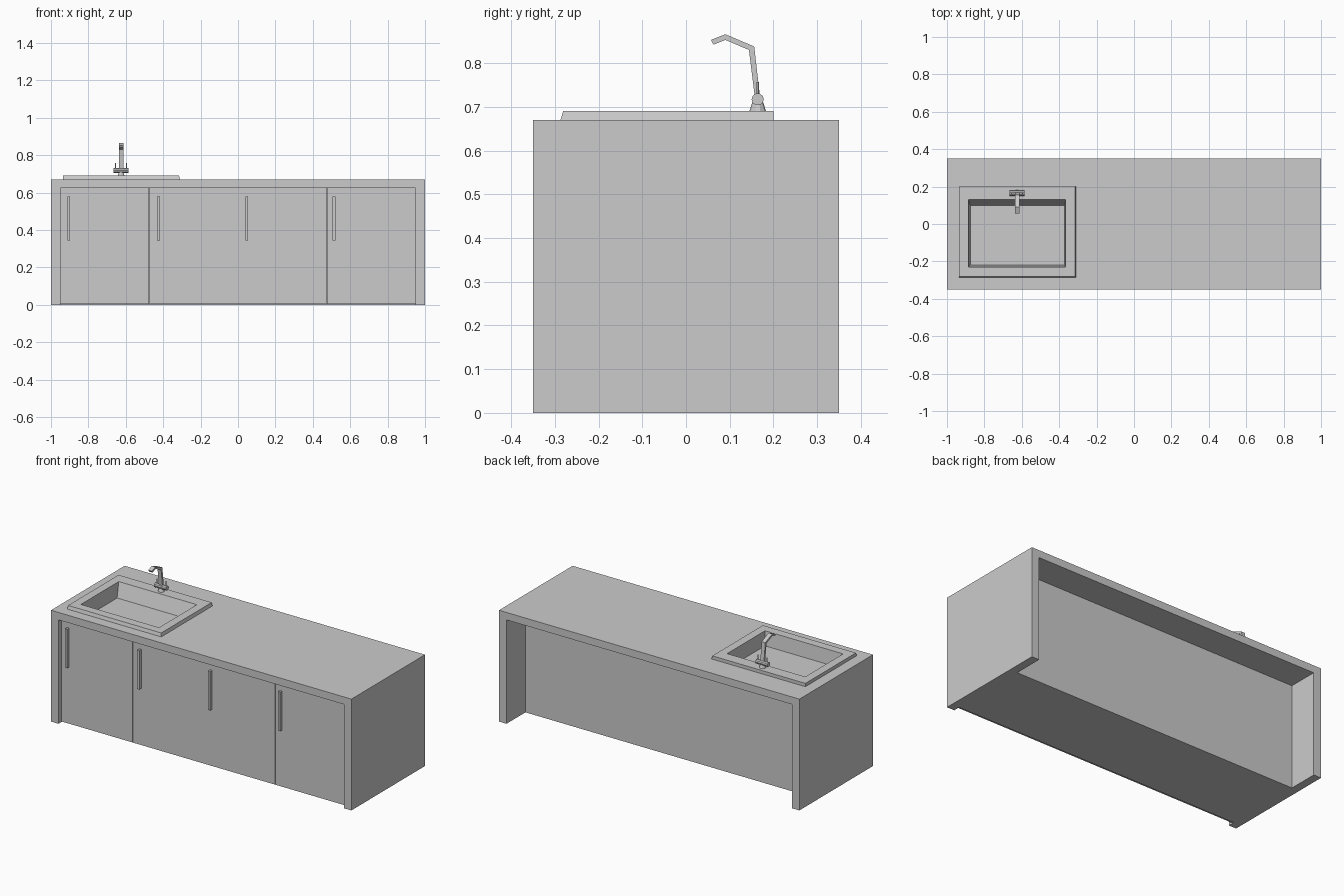
import bpy, bmesh, math
from mathutils import Matrix

if "Cube" in bpy.data.objects:
    bpy.data.objects.remove(bpy.data.objects["Cube"])


def finish(name, bm):
    bmesh.ops.recalc_face_normals(bm, faces=bm.faces)
    me = bpy.data.meshes.new(name)
    bm.to_mesh(me)
    bm.free()
    ob = bpy.data.objects.new(name, me)
    bpy.context.collection.objects.link(ob)
    return ob


def extrude(name, pts, axis, lo, hi):
    """Extrude a 2D outline along x (pts are y,z) or y (pts are x,z)."""
    bm = bmesh.new()
    place = (lambda p, t: (t, p[0], p[1])) if axis == 'x' else (lambda p, t: (p[0], t, p[1]))
    a = [bm.verts.new(place(p, lo)) for p in pts]
    b = [bm.verts.new(place(p, hi)) for p in pts]
    bm.faces.new(a)
    bm.faces.new(b)
    for i in range(len(pts)):
        j = (i + 1) % len(pts)
        bm.faces.new((a[i], a[j], b[j], b[i]))
    return finish(name, bm)


def box(name, x0, x1, y0, y1, z0, z1):
    return extrude(name, [(x0, z0), (x1, z0), (x1, z1), (x0, z1)], 'y', y0, y1)


def cylinder(name, r1, r2, depth, loc, along_x=False, sides=10):
    bm = bmesh.new()
    rot = Matrix.Rotation(math.pi / 2, 4, 'Y') if along_x else Matrix()
    bmesh.ops.create_cone(bm, cap_ends=True, segments=sides, radius1=r1, radius2=r2,
                          depth=depth, matrix=Matrix.Translation(loc) @ rot)
    return finish(name, bm)


def cut(ob, cutter):
    mod = ob.modifiers.new("sink_hole", 'BOOLEAN')
    mod.operation = 'DIFFERENCE'
    mod.solver = 'EXACT'
    mod.object = cutter


# Counter: slab with two waterfall sides
counter = extrude("counter_frame", [(-1, 0), (-0.95, 0), (-0.95, 0.625), (0.95, 0.625),
                                    (0.95, 0), (1, 0), (1, 0.67), (-1, 0.67)], 'y', -0.35, 0.35)

# Cabinet body, set back from the rear edge
cabinet = box("cabinet_body", -0.95, 0.95, -0.31, 0.17, 0, 0.625)

# Hole for the basin
cutter = box("sink_cutter", -0.888, -0.362, -0.233, 0.133, 0.595, 0.75)
cutter.hide_render = True
cutter.display_type = 'WIRE'
cut(counter, cutter)
cut(cabinet, cutter)

# Four doors with bar handles
for i, hx in enumerate((-0.905, -0.425, 0.047, 0.513)):
    x0 = -0.95 + i * 0.475
    box(f"door_{i + 1}", x0 + 0.001, x0 + 0.474, -0.323, -0.31, 0.004, 0.624)
    box(f"handle_{i + 1}", hx - 0.007, hx + 0.007, -0.342, -0.323, 0.345, 0.58)

# Sink: raised rim stepping down into the basin
rings = [(-0.935, -0.31, -0.287, 0.2, 0.67), (-0.935, -0.315, -0.281, 0.2, 0.69),
         (-0.885, -0.365, -0.23, 0.13, 0.69), (-0.875, -0.372, -0.22, 0.10, 0.605)]
bm = bmesh.new()
prev = None
for x0, x1, y0, y1, z in rings:
    ring = [bm.verts.new(c) for c in ((x0, y0, z), (x1, y0, z), (x1, y1, z), (x0, y1, z))]
    if prev:
        for k in range(4):
            n = (k + 1) % 4
            bm.faces.new((prev[k], prev[n], ring[n], ring[k]))
    prev = ring
bm.faces.new(prev)
finish("sink", bm)

# Tap: flared base, cross bar, levers and bent spout
TX, TY = -0.625, 0.164
cylinder("tap_base", 0.019, 0.010, 0.028, (TX, TY, 0.704))
cylinder("tap_bar", 0.014, 0.014, 0.08, (TX, TY, 0.717), along_x=True)
for side, s in (("left", -1), ("right", 1)):
    cylinder(f"tap_lever_{side}", 0.003, 0.003, 0.03, (TX + s * 0.03, TY, 0.742), sides=6)
extrude("tap_spout", [(0.170, 0.717), (0.156, 0.838), (0.090, 0.866), (0.057, 0.853),
                      (0.063, 0.842), (0.090, 0.853), (0.144, 0.830), (0.158, 0.717)],
        'x', TX - 0.012, TX + 0.012)
